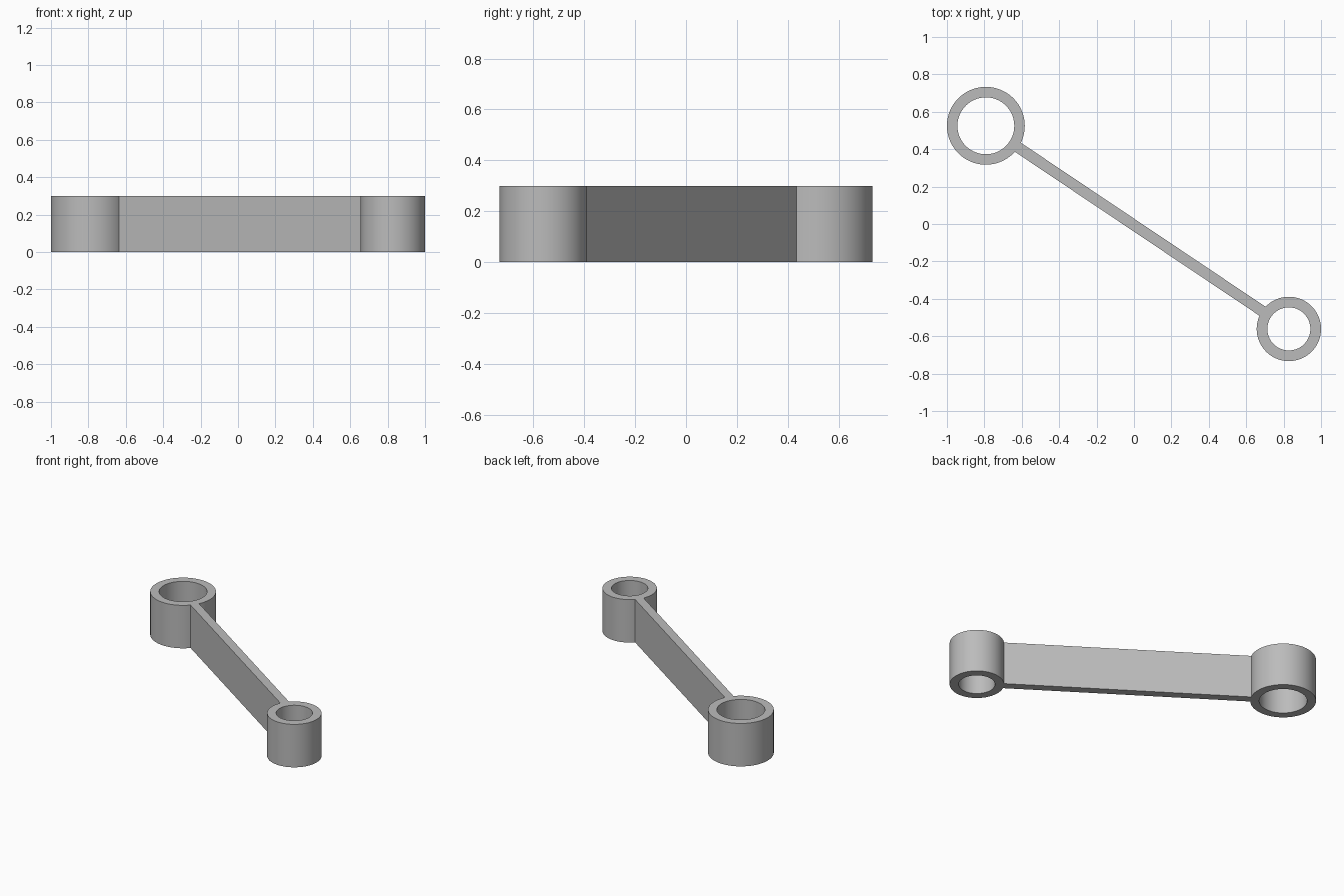
import bpy
from math import atan2
from mathutils import Vector

HEIGHT = 0.3
BAR_THICKNESS = 0.058
# centre, outer radius, bore radius
LARGE = (Vector((-0.792, 0.525, HEIGHT / 2)), 0.208, 0.152)
SMALL = (Vector((0.828, -0.561, HEIGHT / 2)), 0.172, 0.115)

if "Cube" in bpy.data.objects:
    bpy.data.objects.remove(bpy.data.objects["Cube"], do_unlink=True)

grey = bpy.data.materials.new("plain_grey")
grey.use_nodes = True
grey.diffuse_color = (0.5, 0.5, 0.5, 1)
grey.node_tree.nodes["Principled BSDF"].inputs["Base Color"].default_value = (0.5, 0.5, 0.5, 1)


def cylinder(name, centre, radius, depth):
    bpy.ops.mesh.primitive_cylinder_add(vertices=96, radius=radius, depth=depth, location=centre)
    obj = bpy.context.object
    obj.name = name
    obj.data.materials.append(grey)
    return obj


def combine(target, other, operation):
    mod = target.modifiers.new(operation.lower(), "BOOLEAN")
    mod.operation = operation
    mod.solver = "EXACT"
    mod.object = other
    bpy.context.view_layer.objects.active = target
    bpy.ops.object.modifier_apply(modifier=mod.name)
    bpy.data.objects.remove(other, do_unlink=True)


# Straight web running between the two eye centres
span = SMALL[0] - LARGE[0]
bpy.ops.mesh.primitive_cube_add(size=1, location=(LARGE[0] + SMALL[0]) / 2,
                                rotation=(0, 0, atan2(span.y, span.x)))
link = bpy.context.object
link.name = "connecting_link"
link.scale = (span.length, BAR_THICKNESS, HEIGHT)
bpy.ops.object.transform_apply(location=True, rotation=True, scale=True)
link.data.materials.append(grey)

# Round eyes fused to the web, then bored through
for name, (centre, outer, bore) in (("large", LARGE), ("small", SMALL)):
    combine(link, cylinder(name + "_eye", centre, outer, HEIGHT), "UNION")
    combine(link, cylinder(name + "_bore", centre, bore, HEIGHT * 2), "DIFFERENCE")

bpy.ops.object.select_all(action="DESELECT")
link.select_set(True)
bpy.context.view_layer.objects.active = link
bpy.ops.object.shade_smooth_by_angle(angle=0.5)
